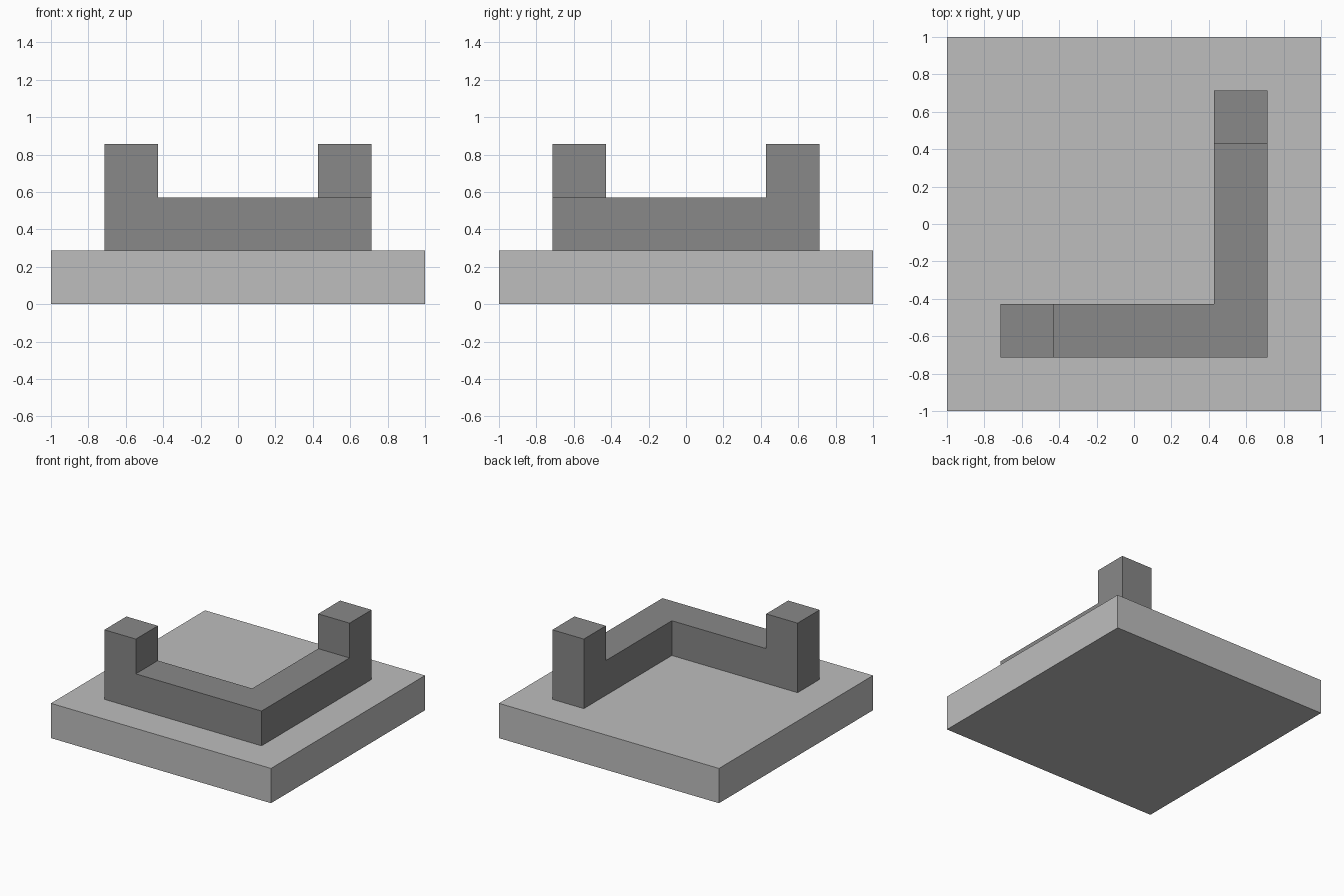
import bpy
import bmesh
from mathutils import Vector

cube = bpy.data.objects.get("Cube")
if cube:
    bpy.data.objects.remove(cube, do_unlink=True)

U = 2 / 7            # the whole model sits on a seven-unit grid
OUT, IN = 2.5 * U, 1.5 * U


def make_material(name, value):
    mat = bpy.data.materials.new(name)
    mat.use_nodes = True
    colour = (value, value, value, 1)
    mat.diffuse_color = colour
    mat.node_tree.nodes["Principled BSDF"].inputs["Base Color"].default_value = colour
    return mat


def finish(name, bm, mat):
    bmesh.ops.recalc_face_normals(bm, faces=bm.faces[:])
    mesh = bpy.data.meshes.new(name)
    bm.to_mesh(mesh)
    bm.free()
    mesh.materials.append(mat)
    obj = bpy.data.objects.new(name, mesh)
    bpy.context.collection.objects.link(obj)
    return obj


def raise_faces(bm, faces, height):
    result = bmesh.ops.extrude_face_region(bm, geom=faces)
    verts = [g for g in result["geom"] if isinstance(g, bmesh.types.BMVert)]
    bmesh.ops.translate(bm, verts=verts, vec=Vector((0, 0, height)))
    return [g for g in result["geom"] if isinstance(g, bmesh.types.BMFace)]


light_grey = make_material("light grey", 0.515)
dark_grey = make_material("dark grey", 0.246)

# Square base slab
bm = bmesh.new()
bmesh.ops.create_cube(bm, size=2)
for v in bm.verts:
    v.co.z = U if v.co.z > 0 else 0
finish("base_slab", bm, light_grey)

# L-shaped wall: a footprint of end, run, corner, run, end
bm = bmesh.new()
outer = [(-OUT, -OUT), (-IN, -OUT), (OUT, -OUT), (OUT, IN), (OUT, OUT)]
inner = [(-OUT, -IN), (-IN, -IN), (IN, -IN), (IN, IN), (IN, OUT)]
outer_verts = [bm.verts.new((x, y, U)) for x, y in outer]
inner_verts = [bm.verts.new((x, y, U)) for x, y in inner]
footprint = [
    bm.faces.new((outer_verts[i], outer_verts[i + 1], inner_verts[i + 1], inner_verts[i]))
    for i in range(len(outer) - 1)
]
tops = raise_faces(bm, footprint, U)

# Raised post at each end of the wall
ends = [f for f in tops
        if f.calc_center_median().x < -IN or f.calc_center_median().y > IN]
raise_faces(bm, ends, U)
bmesh.ops.delete(bm, geom=[f for f in bm.faces if f.calc_area() < 1e-6], context="FACES")
bmesh.ops.recalc_face_normals(bm, faces=bm.faces[:])
bmesh.ops.dissolve_limit(bm, angle_limit=0.01, verts=bm.verts[:], edges=bm.edges[:])
finish("corner_wall", bm, dark_grey)
